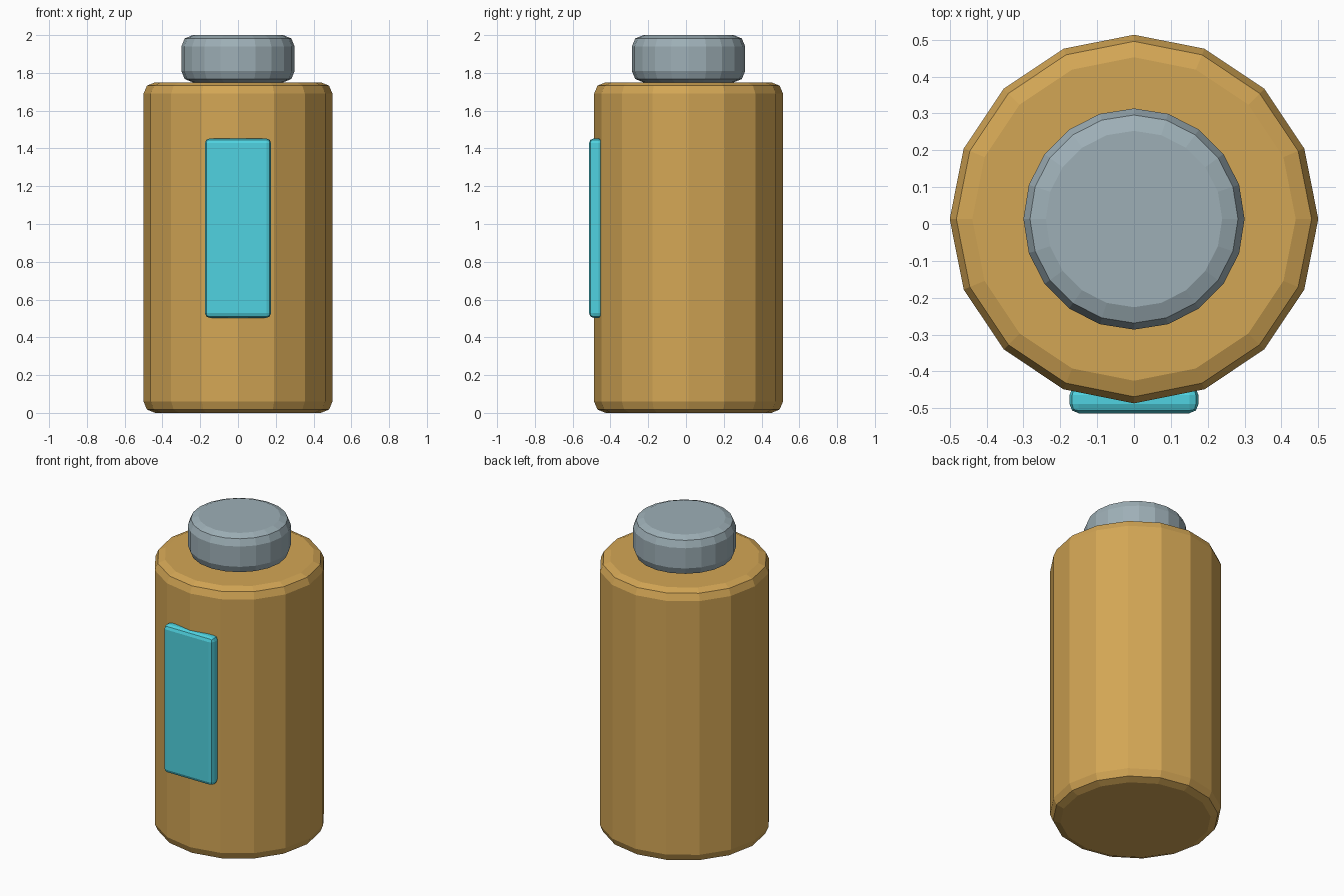
import bpy

if "Cube" in bpy.data.objects:
    bpy.data.objects.remove(bpy.data.objects["Cube"])

CY = 0.0135  # body axis, shifted slightly so the whole model is centred


def finish(name, color, bevel):
    ob = bpy.context.object
    ob.name = name
    bpy.ops.object.transform_apply(location=False, rotation=False, scale=True)
    mod = ob.modifiers.new("Bevel", 'BEVEL')
    mod.width = bevel
    mod.segments = 2
    mod.limit_method = 'ANGLE'
    mod.angle_limit = 0.8
    if color:
        mat = bpy.data.materials.new(name + "_color")
        mat.diffuse_color = color
        mat.use_nodes = True
        mat.node_tree.nodes["Principled BSDF"].inputs["Base Color"].default_value = mat.diffuse_color
        ob.data.materials.append(mat)
    return ob


def drum(name, sides, radius, z0, z1, color, bevel):
    bpy.ops.mesh.primitive_cylinder_add(vertices=sides, radius=radius, depth=z1 - z0,
                                        location=(0, CY, (z0 + z1) / 2))
    return finish(name, color, bevel)


# Canister body and cap
drum("body", 16, 0.5, 0.0, 1.75, (0.65, 0.38, 0.09, 1), 0.06)
drum("cap", 20, 0.3, 1.75, 2.0, (0.34, 0.43, 0.47, 1), 0.06)

# Front panel, partly sunk into the body
bpy.ops.mesh.primitive_cube_add(size=1, location=(0, -0.4765, 0.978))
bpy.context.object.scale = (0.35, 0.074, 0.95)
finish("front_panel", (0.08, 0.65, 0.75, 1), 0.025)
